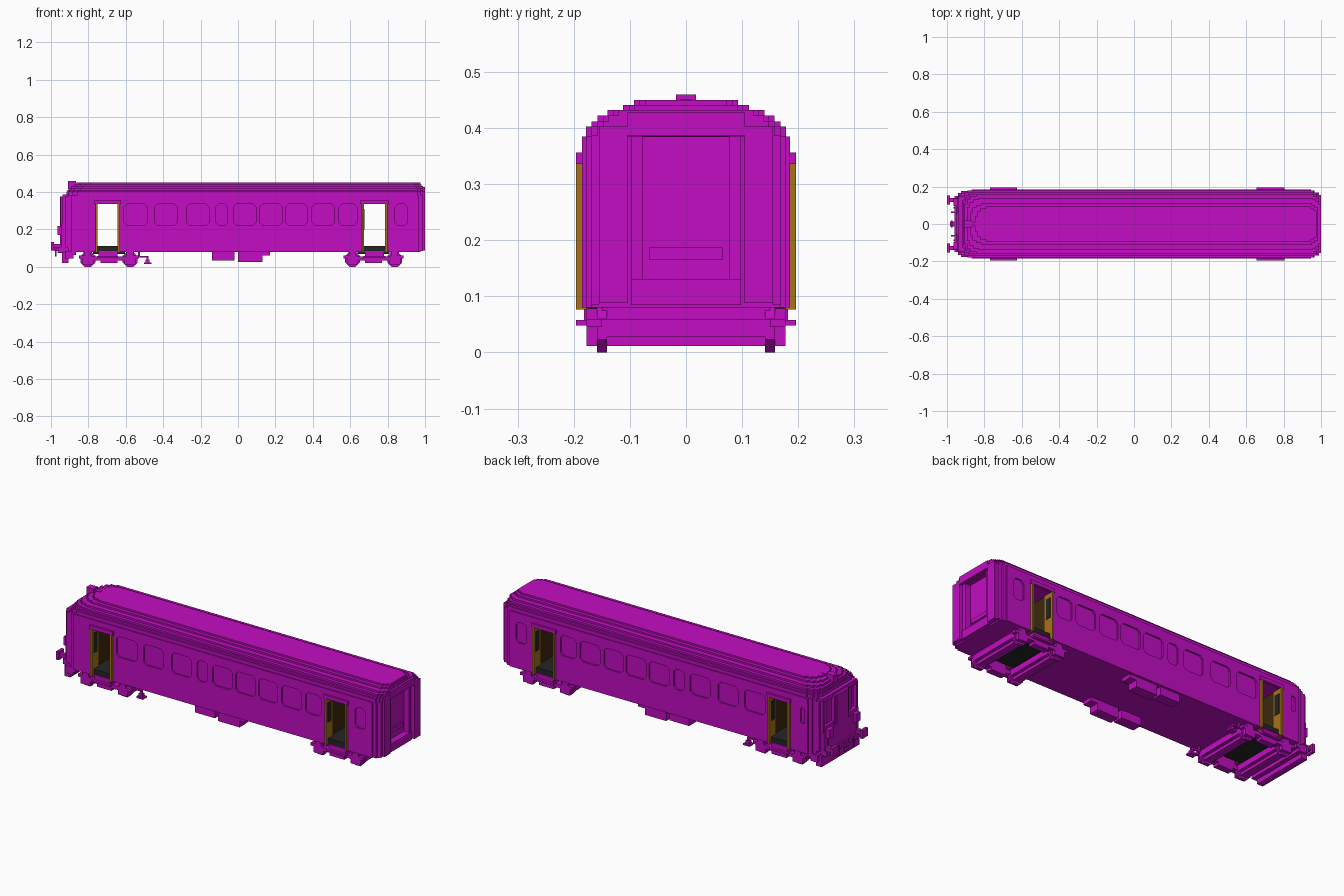
import bpy, bmesh, math
from mathutils import Matrix

cube = bpy.data.objects.get("Cube")
if cube:
    bpy.data.objects.remove(cube, do_unlink=True)


def material(name, rgb):
    m = bpy.data.materials.new(name)
    m.use_nodes = True
    m.diffuse_color = (*rgb, 1)
    bsdf = next(n for n in m.node_tree.nodes if n.type == 'BSDF_PRINCIPLED')
    bsdf.inputs["Base Color"].default_value = (*rgb, 1)
    bsdf.inputs["Roughness"].default_value = 0.8
    return m


MAGENTA = material("magenta", (0.54, 0.004, 0.54))
GOLD = material("gold", (0.40, 0.17, 0.01))
BROWN = material("dark brown", (0.045, 0.022, 0.004))
GREY = material("dark grey", (0.018, 0.018, 0.018))


def finish(name, bm, mat):
    bmesh.ops.recalc_face_normals(bm, faces=bm.faces[:])
    me = bpy.data.meshes.new(name)
    bm.to_mesh(me)
    bm.free()
    me.materials.append(mat)
    ob = bpy.data.objects.new(name, me)
    bpy.context.collection.objects.link(ob)
    return ob


def add_box(bm, x0, x1, y0, y1, z0, z1):
    m = (Matrix.Translation(((x0 + x1) / 2, (y0 + y1) / 2, (z0 + z1) / 2))
         @ Matrix.Diagonal((x1 - x0, y1 - y0, z1 - z0, 1)))
    bmesh.ops.create_cube(bm, size=1, matrix=m)


def boxes(name, items, mat=MAGENTA, mirror=False, dx=0):
    """Several boxes (x0, x1, y0, y1, z0, z1) as one part, optionally mirrored in y."""
    bm = bmesh.new()
    for x0, x1, y0, y1, z0, z1 in items:
        add_box(bm, x0 + dx, x1 + dx, y0, y1, z0, z1)
        if mirror:
            add_box(bm, x0 + dx, x1 + dx, -y1, -y0, z0, z1)
    return finish(name, bm, mat)


def extrude_loop(bm, pts, vec):
    f = bm.faces.new([bm.verts.new(p) for p in pts])
    r = bmesh.ops.extrude_face_region(bm, geom=[f])
    bmesh.ops.translate(bm, vec=vec, verts=[v for v in r['geom'] if isinstance(v, bmesh.types.BMVert)])


def stepped_slab(name, half, z0, z1):
    """Slab whose plan follows the half outline in square steps."""
    pts = [half[0]]
    for p, q in zip(half, half[1:]):
        if p[1] != q[1]:
            pts.append((min(p[0], q[0], key=abs), min(p[1], q[1])))
        pts.append(q)
    pts += [(x, -y) for x, y in reversed(pts)]
    bm = bmesh.new()
    extrude_loop(bm, [(x, y, z0) for x, y in pts], (0, 0, z1 - z0))
    return finish(name, bm, MAGENTA)


# Body shell
body = stepped_slab("body_shell", [(-.93, .11), (-.92, .15), (-.908, .168), (-.89, .178), (-.87, .185),
                                   (.945, .185), (.965, .178), (.975, .168)], .08, .385)

# Cutters: doorways, windows, end door
DOORS = [(-.765, -.63), (.66, .80)]
WINDOWS = [(-.61, -.485), (-.445, -.325), (-.275, -.155), (-.12, -.055), (-.025, .095),
           (.115, .235), (.255, .37), (.395, .515), (.54, .635), (.84, .905)]
bm = bmesh.new()
for a, b in DOORS:
    add_box(bm, a, b, -.3, .3, .085, .34)
add_box(bm, .955, 1.1, -.077, .077, .13, .384)


def window(x0, x1, z0, z1, s):
    c = .016 if x1 - x0 > .04 else .006
    pts = [(x0 + c, z0), (x1 - c, z0), (x1, z0 + c), (x1, z1 - c),
           (x1 - c, z1), (x0 + c, z1), (x0, z1 - c), (x0, z0 + c)]
    extrude_loop(bm, [(x, s * .176, z) for x, z in pts], (0, s * .1, 0))


for a, b in WINDOWS:
    for s in (-1, 1):
        window(a, b, .222, .335, s)
window(-.85, -.825, .24, .325, 1)
cutter = finish("opening_cutter", bm, MAGENTA)
cutter.hide_render = True
mod = body.modifiers.new("openings", 'BOOLEAN')
mod.operation = 'DIFFERENCE'
mod.solver = 'EXACT'
mod.object = cutter
bpy.context.view_layer.update()
baked = bpy.data.meshes.new_from_object(body.evaluated_get(bpy.context.evaluated_depsgraph_get()))
body.modifiers.clear()
body.data = baked
bpy.data.objects.remove(cutter, do_unlink=True)

# Stepped roof
for i, (y, z0, z1, xl, xr) in enumerate([
        (.178, .385, .403, -.918, .99), (.168, .403, .412, -.912, .99), (.158, .412, .422, -.905, .99),
        (.140, .422, .432, -.892, .988), (.112, .432, .441, -.875, .98), (.093, .441, .45, -.85, .975)]):
    half = [(xl, y - .05), (xl + .012, y - .025), (xl + .03, y - .01), (xl + .06, y),
            (xr - .03, y), (xr - .015, y - .01), (xr, y - .02)]
    stepped_slab(f"roof_step_{i + 1}", half, z0, z1)
boxes("roof_lamp", [(-.91, -.865, -.018, .018, .415, .46), (-.865, -.83, -.01, .01, .43, .452)])

# Entrances: walls, floor, folded leaves, lintel and step
for a, b in DOORS:
    n = "front" if a < 0 else "rear"
    boxes(n + "_entrance_walls", [(a, a + .004, -.178, .178, .085, .34),
                                  (b - .004, b, -.178, .178, .085, .34)], BROWN)
    boxes(n + "_entrance_floor", [(a, b, -.178, .178, .078, .112)], GREY)
    boxes(n + "_door_leaves", [(a + .002, a + .013, .135, .196, .077, .336),
                               (b - .013, b - .002, .135, .196, .077, .336)], GOLD, True)
    boxes(n + "_door_leaf_glass", [(a + .013, a + .015, .15, .182, .2, .31),
                                   (b - .015, b - .013, .15, .182, .2, .31)], GREY, True)
    boxes(n + "_door_lintel", [(a - .004, b + .004, .18, .196, .336, .356)], MAGENTA, True)
    boxes(n + "_door_step", [(a + .012, b - .012, .14, .196, .048, .058),
                             (a + .02, b - .02, .14, .182, .058, .08)], MAGENTA, True)

# Gangway end: corner columns, door surround and sill
boxes("gangway_columns", [(.97, 1.0, .104, .155, .088, .387), (.97, .988, .155, .168, .085, .387)],
      MAGENTA, True)
boxes("gangway_surround", [(.97, .985, .077, .098, .13, .387)], MAGENTA, True)
boxes("gangway_header", [(.97, 1.0, -.104, .104, .387, .428), (.97, 1.0, -.155, .155, .387, .403)])
boxes("gangway_sill", [(.96, .99, -.098, .098, .085, .13), (.955, .962, -.065, .065, .165, .187)])

# Cab nose, centre door and windscreen posts
boxes("cab_nose", [(-.945, -.91, -.15, .15, .08, .235), (-.952, -.93, -.12, .12, .10, .215),
                   (-.937, -.91, -.15, .15, .362, .387)])
boxes("cab_centre_door", [(-.952, -.92, -.05, .05, .10, .375)])
boxes("cab_posts", [(-.948, -.92, .05, .064, .1, .375), (-.94, -.91, .14, .153, .2, .375),
                    (-.926, -.9, .15, .166, .1, .375)], MAGENTA, True)
boxes("cab_lamps", [(-.966, -.94, .095, .135, .17, .218)], MAGENTA, True)
boxes("cab_apron", [(-.94, -.905, -.165, .165, .02, .08), (-.925, -.88, -.177, .177, .045, .085),
                    (-.905, -.865, -.177, .177, .062, .085), (-.96, -.93, -.15, .15, .075, .105)])
# Buffers, coupler and hoses
boxes("buffers", [(-.985, -.94, .118, .14, .1, .122), (-1.0, -.985, .105, .152, .088, .134)],
      MAGENTA, True)
boxes("coupler", [(-.985, -.93, -.014, .014, .085, .105), (-.978, -.97, -.02, .02, .06, .12)])
boxes("brake_hoses", [(-.978, -.94, .06, .068, .1, .108), (-.978, -.97, .06, .068, .055, .1),
                      (-.965, -.94, .084, .092, .075, .083)], MAGENTA, True)

# Bogies
for n, cx in (("front", -.69), ("rear", .725)):
    frame = [(-.09, .09, .14, .177, .035, .055), (-.045, .045, .14, .177, .02, .078),
             (-.16, -.09, .15, .177, .045, .06), (.09, .16, .15, .177, .045, .06)]
    axle = []
    for s in (-.113, .113):
        frame += [(s - .03, s + .03, .15, .177, .012, .045), (s - .018, s + .018, .15, .177, .045, .078)]
        axle += [(s - .022, s + .022, -.15, .15, .012, .08), (s - .04, s + .04, -.15, .15, .028, .06)]
    boxes(n + "_bogie_frame", frame, MAGENTA, True, cx)
    boxes(n + "_bogie_axles", axle, MAGENTA, False, cx)
    boxes(n + "_bogie_centre", [(-.085, .085, -.125, .125, .068, .08)], GREY, False, cx)
    bm = bmesh.new()
    for s in (-.113, .113):
        for y in (-.15, .15):
            m = (Matrix.Translation((cx + s, y, .04)) @ Matrix.Rotation(math.pi / 2, 4, 'X')
                 @ Matrix.Rotation(math.pi / 8, 4, 'Z'))
            bmesh.ops.create_cone(bm, cap_ends=True, segments=8, radius1=.0433, radius2=.0433,
                                  depth=.018, matrix=m)
    finish(n + "_bogie_wheels", bm, MAGENTA)

# Underfloor equipment and track sensors
boxes("underfloor_boxes", [(-.14, -.02, .115, .172, .035, .08), (0, .13, .115, .172, .025, .08),
                           (.13, .17, .115, .172, .06, .08)], MAGENTA, True)
boxes("track_sensors", [(-.503, -.463, .13, .165, .015, .024), (-.494, -.472, .138, .158, .024, .04),
                        (-.488, -.478, .143, .153, .04, .05), (-.535, -.478, .143, .153, .05, .058),
                        (-.535, -.525, .143, .153, .058, .082)], MAGENTA, True)
